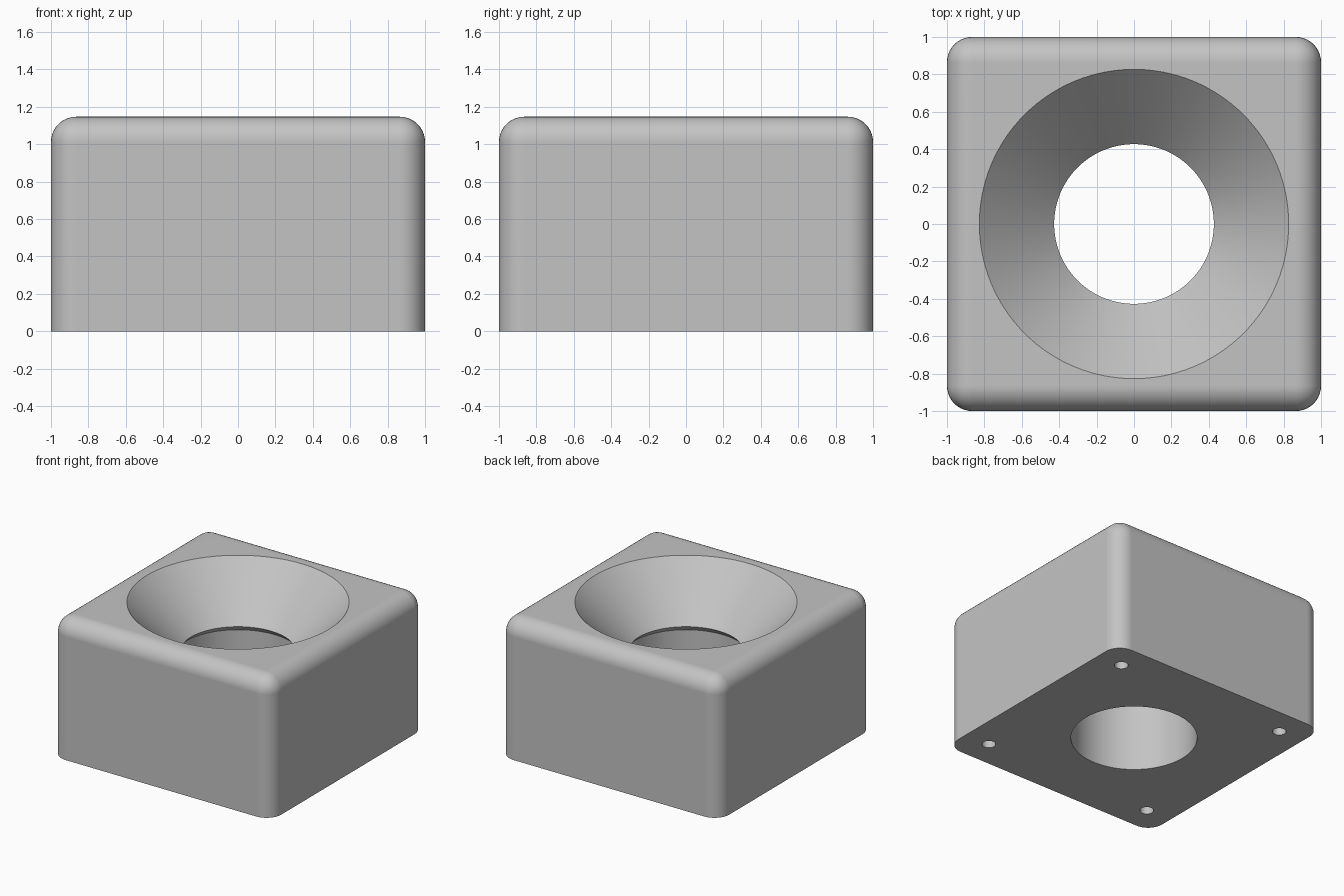
import bpy, bmesh, math
from mathutils import Matrix

HEIGHT = 1.147   # overall height
ROUND = 0.135    # edge rounding radius
SIDES = 128

cube = bpy.data.objects.get("Cube")
if cube:
    bpy.data.objects.remove(cube, do_unlink=True)

grey = bpy.data.materials.new("light_grey")
grey.use_nodes = True
colour = (0.55, 0.55, 0.55, 1)
grey.diffuse_color = colour
for node in grey.node_tree.nodes:
    if node.type == 'BSDF_PRINCIPLED':
        node.inputs["Base Color"].default_value = colour


def make_object(name, bm):
    bmesh.ops.recalc_face_normals(bm, faces=bm.faces)
    mesh = bpy.data.meshes.new(name)
    bm.to_mesh(mesh)
    bm.free()
    mesh.materials.append(grey)
    obj = bpy.data.objects.new(name, mesh)
    bpy.context.collection.objects.link(obj)
    return obj


def turned_solid(name, profile, sides, x=0, y=0):
    """Closed solid of revolution from (radius, z) pairs, bottom to top."""
    bm = bmesh.new()
    rings = []
    for r, z in profile:
        angles = [2 * math.pi * i / sides for i in range(sides)]
        rings.append([bm.verts.new((x + r * math.cos(a), y + r * math.sin(a), z))
                      for a in angles])
    for low, high in zip(rings, rings[1:]):
        for i in range(sides):
            j = (i + 1) % sides
            bm.faces.new((low[i], low[j], high[j], high[i]))
    bm.faces.new(rings[0][::-1])
    bm.faces.new(rings[-1])
    return make_object(name, bm)


# Block: rounded on the top and upright edges, sharp at the base
bm = bmesh.new()
bmesh.ops.create_cube(bm, size=1, matrix=Matrix.Translation((0, 0, HEIGHT / 2))
                      @ Matrix.Diagonal((2, 2, HEIGHT, 1)))
edges = [e for e in bm.edges if max(v.co.z for v in e.verts) > 0.1]
bmesh.ops.bevel(bm, geom=edges, offset=ROUND, offset_type='OFFSET',
                segments=10, profile=0.5, affect='EDGES')
block = make_object("funnel_block", bm)

# Cutters: funnel with a narrow throat above a wider bore, and four screw holes
throat = HEIGHT - 0.4
cutters = [turned_solid("funnel_cutter", [
    (0.475, -0.1), (0.475, throat - 0.048), (0.427, throat),
    (0.827, HEIGHT), (0.927, HEIGHT + 0.1)], SIDES)]
for sx in (-1, 1):
    for sy in (-1, 1):
        cutters.append(turned_solid("screw_hole_cutter", [
            (0.052, -0.1), (0.052, 0.4)], 32, sx * 0.776, sy * 0.776))

bpy.ops.object.select_all(action='DESELECT')
block.select_set(True)
bpy.context.view_layer.objects.active = block
for cutter in cutters:
    cutter.hide_render = True
    cut = block.modifiers.new("cut", 'BOOLEAN')
    cut.operation = 'DIFFERENCE'
    cut.solver = 'EXACT'
    cut.object = cutter
    bpy.ops.object.modifier_apply(modifier=cut.name)
for cutter in cutters:
    bpy.data.objects.remove(cutter, do_unlink=True)

# Smooth rounding with crisp rims and flat sides
bpy.ops.object.shade_smooth_by_angle(angle=math.radians(30))
weighted = block.modifiers.new("flat_sides", 'WEIGHTED_NORMAL')
weighted.keep_sharp = True
